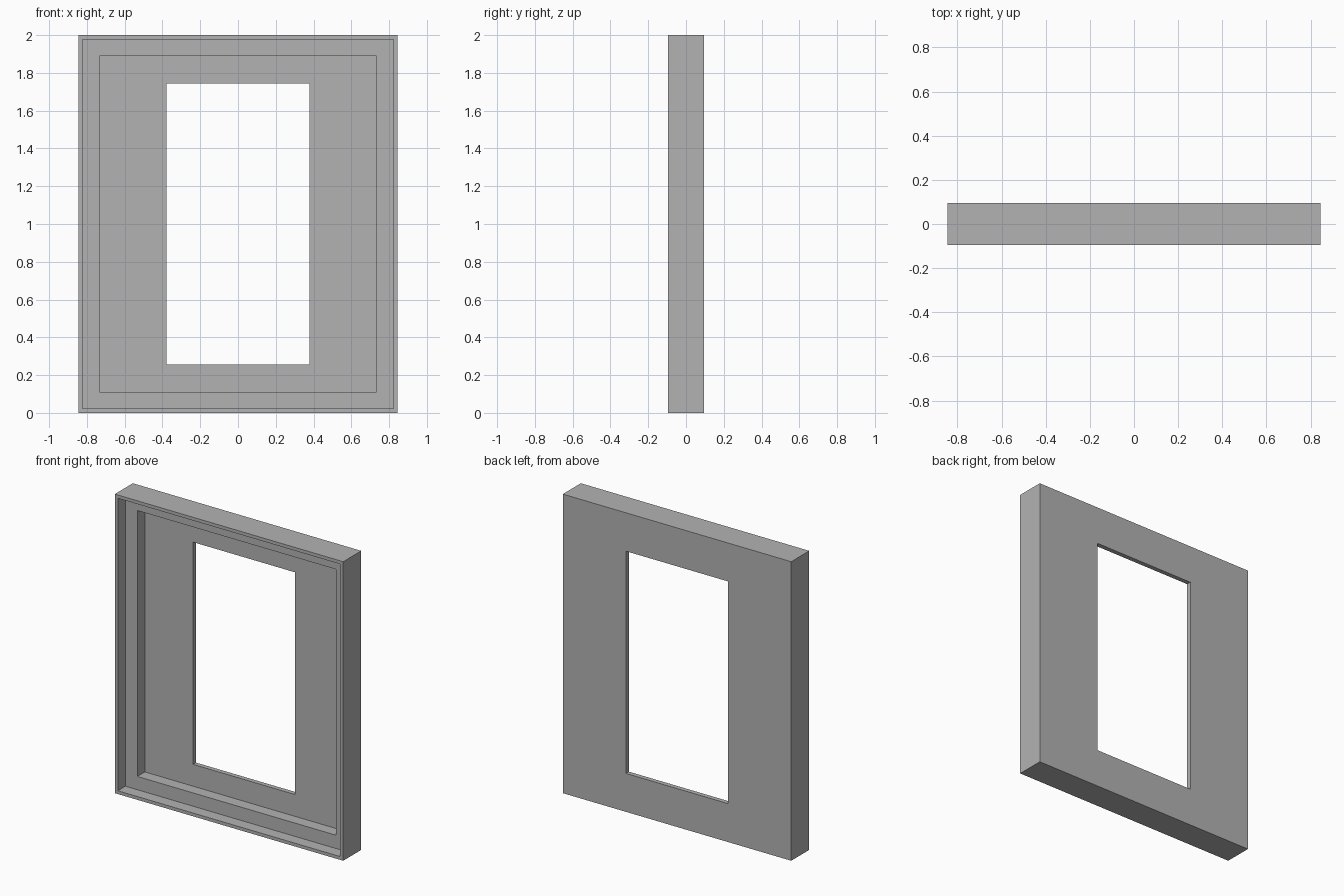
import bpy
import bmesh

cube = bpy.data.objects.get("Cube")
if cube:
    bpy.data.objects.remove(cube, do_unlink=True)

# Single flat grey
grey = bpy.data.materials.new("plain_grey")
grey.use_nodes = True
colour = (0.45, 0.45, 0.45, 1)
grey.diffuse_color = colour
grey.node_tree.nodes["Principled BSDF"].inputs["Base Color"].default_value = colour

HALF_W, HALF_H = 0.845, 1.0
FRONT, BACK = -0.095, 0.095
LEDGE, PANEL = -0.015, 0.064      # depths of the two recessed steps
RIM, STEP = 0.022, 0.111          # insets of the two steps from the outside
OPEN_W, OPEN_H = 0.378, 0.743     # half size of the opening


def ring(bm, half_w, half_h, y):
    """Rectangular loop of four vertices in the xz plane."""
    corners = ((-1, -1), (1, -1), (1, 1), (-1, 1))
    return [bm.verts.new((sx * half_w, y, HALF_H + sz * half_h)) for sx, sz in corners]


# Stepped frame section, from the outer back edge round to the opening
section = [
    (HALF_W, HALF_H, BACK),
    (HALF_W, HALF_H, FRONT),
    (HALF_W - RIM, HALF_H - RIM, FRONT),
    (HALF_W - RIM, HALF_H - RIM, LEDGE),
    (HALF_W - STEP, HALF_H - STEP, LEDGE),
    (HALF_W - STEP, HALF_H - STEP, PANEL),
    (OPEN_W, OPEN_H, PANEL),
    (OPEN_W, OPEN_H, BACK),
]

bm = bmesh.new()
rings = [ring(bm, *point) for point in section]
for i, a in enumerate(rings):
    b = rings[(i + 1) % len(rings)]
    for j in range(4):
        k = (j + 1) % 4
        bm.faces.new((a[j], a[k], b[k], b[j]))
bmesh.ops.recalc_face_normals(bm, faces=bm.faces)

mesh = bpy.data.meshes.new("stepped_frame")
bm.to_mesh(mesh)
bm.free()
mesh.materials.append(grey)
frame = bpy.data.objects.new("stepped_frame", mesh)
bpy.context.collection.objects.link(frame)
